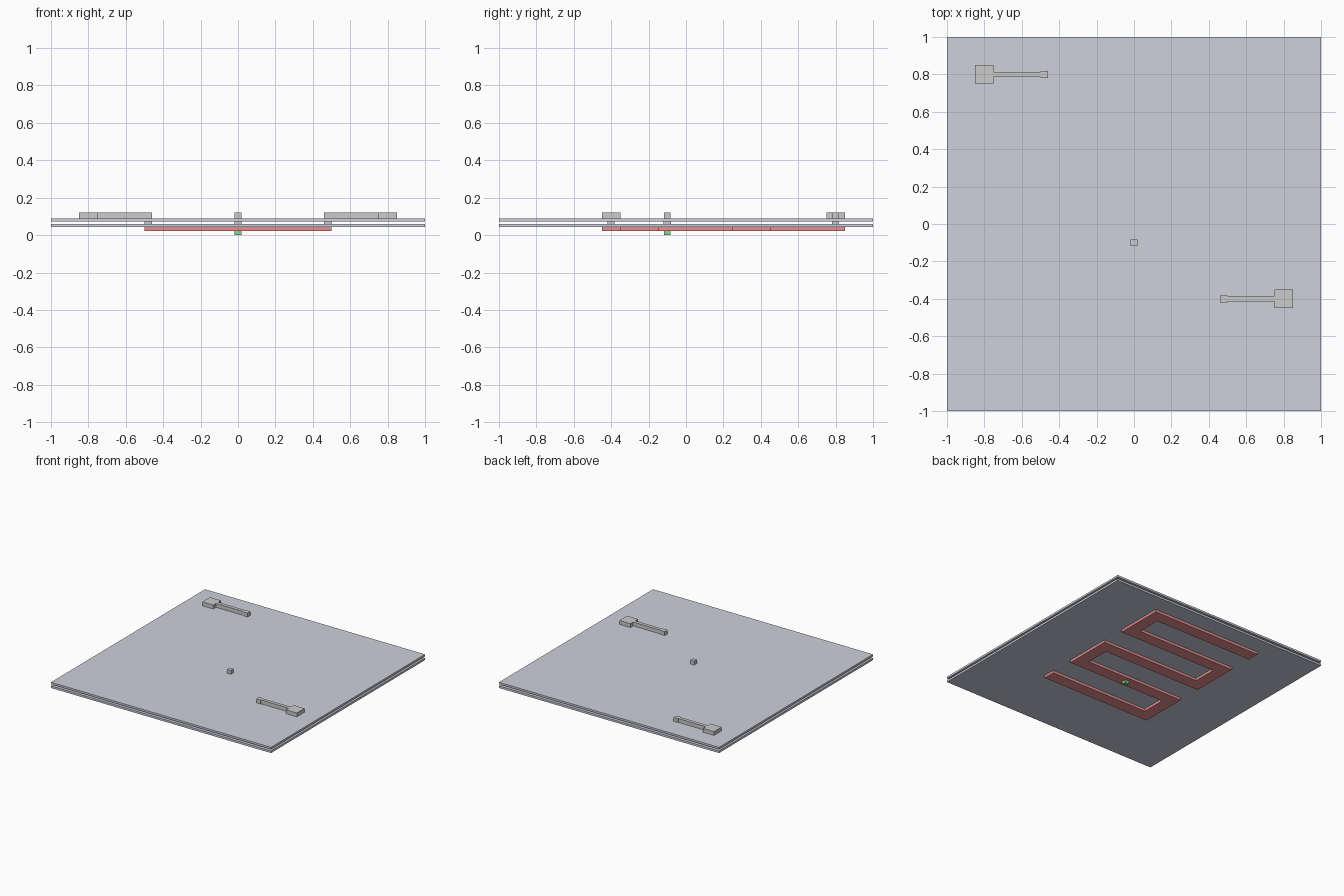
import bpy, bmesh

if "Cube" in bpy.data.objects:
    bpy.data.objects.remove(bpy.data.objects["Cube"])

# Layer heights from bottom to top
Z = [0.0, 0.022, 0.043, 0.06, 0.074, 0.09, 0.122]


def material(name, rgb):
    m = bpy.data.materials.new(name)
    m.diffuse_color = (*rgb, 1)
    m.use_nodes = True
    m.node_tree.nodes["Principled BSDF"].inputs["Base Color"].default_value = m.diffuse_color
    return m


def prism(name, outline, z0, z1, mat=None):
    """Extrude a flat outline from z0 to z1."""
    bm = bmesh.new()
    face = bm.faces.new([bm.verts.new((x, y, z0)) for x, y in outline])
    out = bmesh.ops.extrude_face_region(bm, geom=[face])
    top = [g for g in out["geom"] if isinstance(g, bmesh.types.BMVert)]
    bmesh.ops.translate(bm, verts=top, vec=(0, 0, z1 - z0))
    bmesh.ops.recalc_face_normals(bm, faces=bm.faces)
    mesh = bpy.data.meshes.new(name)
    bm.to_mesh(mesh)
    bm.free()
    ob = bpy.data.objects.new(name, mesh)
    bpy.context.collection.objects.link(ob)
    if mat:
        mesh.materials.append(mat)
    return ob


def block(name, x, y, half, z0, z1, mat=None):
    return prism(name, [(x - half, y - half), (x + half, y - half),
                        (x + half, y + half), (x - half, y + half)], z0, z1, mat)


pale = material("pale_plate", (0.62, 0.64, 0.72))
red = material("red_track", (0.8, 0.28, 0.28))
green = material("green_contact", (0.28, 0.7, 0.28))

# Two thin square plates with a gap
block("lower_plate", 0, 0, 1.0, Z[2], Z[3], pale)
block("upper_plate", 0, 0, 1.0, Z[4], Z[5], pale)

# Serpentine track under the lower plate: offset a zigzag centreline
w = 0.05
path = [(-0.5, 0.8)]
for i, y in enumerate((0.8, 0.5, 0.2, -0.1)):
    x = 0.45 if i % 2 == 0 else -0.45
    path += [(x, y), (x, y - 0.3)]
path.append((0.5, -0.4))


def side(s):
    pts = []
    for i, (x, y) in enumerate(path):
        dirs = []
        for a, b in ((i - 1, i), (i, i + 1)):
            if a >= 0 and b < len(path):
                dx, dy = path[b][0] - path[a][0], path[b][1] - path[a][1]
                d = abs(dx) + abs(dy)
                dirs.append((-dy / d, dx / d))
        pts.append((x + s * w * sum(n[0] for n in dirs),
                    y + s * w * sum(n[1] for n in dirs)))
    return pts


prism("serpentine_track", side(1) + side(-1)[::-1], Z[1], Z[2], red)

# Contact under the track
block("bottom_contact", 0, -0.1, 0.018, Z[0], Z[1], green)

# Posts between the plates
for i, (x, y) in enumerate([(-0.48, 0.8), (0, -0.1), (0.48, -0.4)]):
    block(f"post_{i + 1}", x, y, 0.019, Z[3], Z[4])

# Top contact and the two leads with square pads
block("top_contact", 0, -0.1, 0.018, Z[5], Z[6])
half = [(0.46, 0.019), (0.5, 0.019), (0.5, 0.014), (0.75, 0.014), (0.75, 0.05), (0.85, 0.05)]
lead = half + [(x, -y) for x, y in reversed(half)]
for name, s, cy in (("right_lead", 1, -0.4), ("left_lead", -1, 0.8)):
    prism(name, [(s * x, cy + y) for x, y in lead], Z[5], Z[6])
